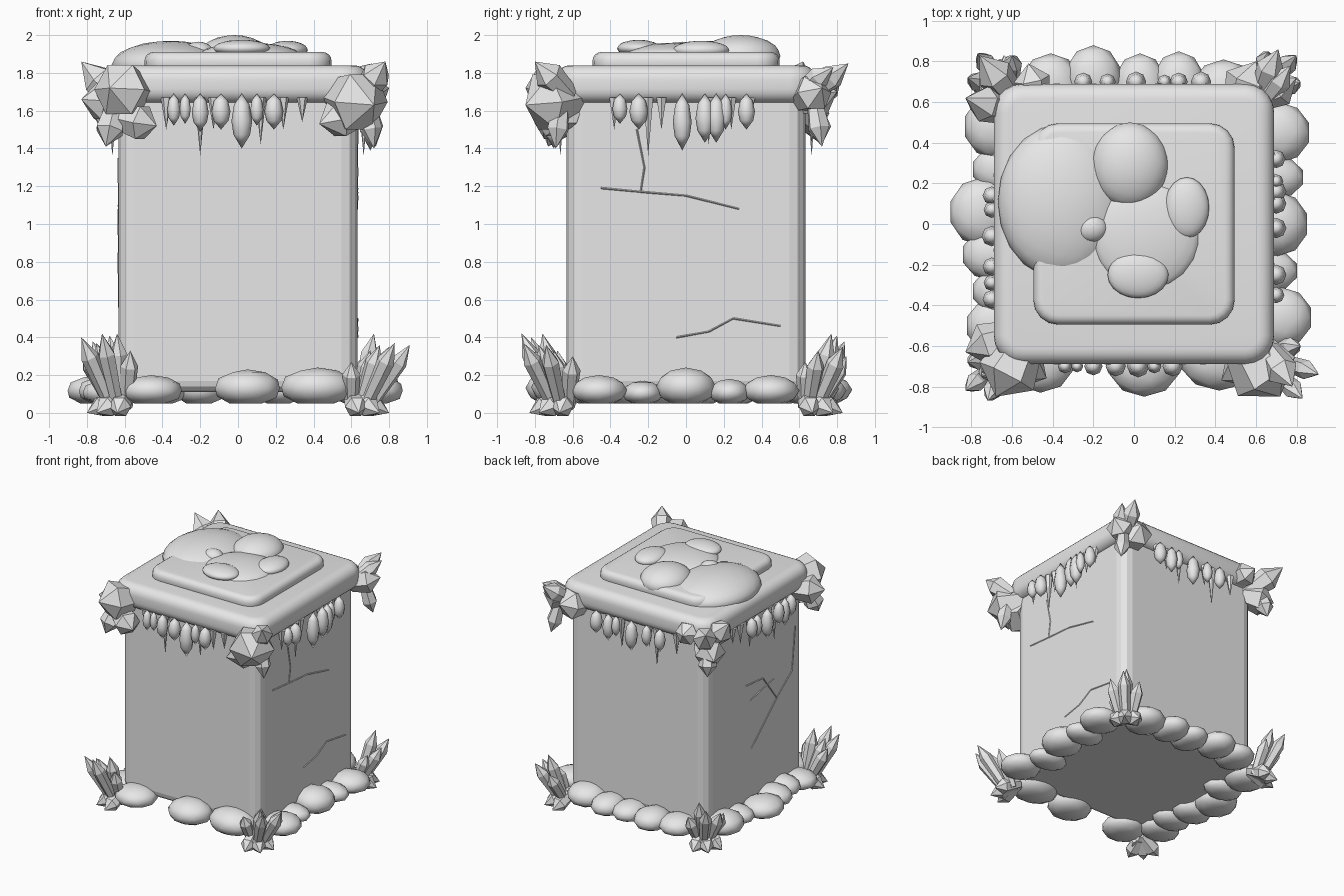
import bpy
import bmesh
import math
from mathutils import Vector

cube = bpy.data.objects.get("Cube")
if cube:
    bpy.data.objects.remove(cube, do_unlink=True)

stone_grey = bpy.data.materials.new("stone_grey")
stone_grey.use_nodes = True
GREY = (0.8, 0.8, 0.8, 1)
stone_grey.diffuse_color = GREY
stone_grey.node_tree.nodes["Principled BSDF"].inputs["Base Color"].default_value = GREY


def finish(bm, name, smooth):
    bmesh.ops.recalc_face_normals(bm, faces=bm.faces)
    mesh = bpy.data.meshes.new(name)
    bm.to_mesh(mesh)
    bm.free()
    mesh.materials.append(stone_grey)
    for poly in mesh.polygons:
        poly.use_smooth = smooth
    obj = bpy.data.objects.new(name, mesh)
    bpy.context.collection.objects.link(obj)
    return obj


def slab(name, half, bottom, top, corner, edge, segments, smooth):
    """Box with rounded upright corners and rolled rims."""
    bm = bmesh.new()
    bmesh.ops.create_cube(bm, size=2)
    for v in bm.verts:
        v.co = (v.co.x * half, v.co.y * half, top if v.co.z > 0 else bottom)
    upright = [e for e in bm.edges if abs(e.verts[0].co.z - e.verts[1].co.z) > 0.01]
    bmesh.ops.bevel(bm, geom=upright, offset=corner, segments=segments,
                    profile=0.5, affect='EDGES')
    rims = [e for e in bm.edges if abs(e.verts[0].co.z - e.verts[1].co.z) < 0.001]
    bmesh.ops.bevel(bm, geom=rims, offset=edge, segments=segments,
                    profile=0.5, affect='EDGES')
    return finish(bm, name, smooth)


def blob(name, centre, radii, floor=None, detail=3):
    """Squashed smooth boulder, optionally flattened at a floor height."""
    bm = bmesh.new()
    bmesh.ops.create_icosphere(bm, subdivisions=detail, radius=1)
    for v in bm.verts:
        v.co = Vector([c + r * k for c, r, k in zip(centre, radii, v.co)])
        if floor is not None:
            v.co.z = max(v.co.z, floor)
    return finish(bm, name, True)


def lathe(name, base, tip, profile, sides, smooth):
    """Sweep (fraction, radius) rings from base to tip; zero radius closes to a point."""
    base, tip = Vector(base), Vector(tip)
    axis = tip - base
    turn = axis.to_track_quat('Z', 'Y')
    bm = bmesh.new()
    rings = []
    for fraction, radius in profile:
        mid = base + axis * fraction
        count = sides if radius else 1
        rings.append([bm.verts.new(mid + turn @ Vector((
            radius * math.cos(math.tau * i / sides),
            radius * math.sin(math.tau * i / sides), 0))) for i in range(count)])
    for low, high in zip(rings, rings[1:]):
        for i in range(sides):
            j = (i + 1) % sides
            corners = [low[i % len(low)], low[j % len(low)],
                       high[j % len(high)], high[i % len(high)]]
            bm.faces.new(list(dict.fromkeys(corners)))
    if len(rings[0]) > 1:
        bm.faces.new(rings[0])
    return finish(bm, name, smooth)


def crystal(name, base, tip, radius, shoulder=0.65):
    return lathe(name, base, tip, [(0, radius * 0.7), (shoulder, radius), (1, 0)], 6, False)


def on_side(side, along, out, z):
    return {"front": (along, -out, z), "back": (along, out, z),
            "right": (out, along, z), "left": (-out, along, z)}[side]


# Pillar body and the two stacked lid slabs
slab("pillar_body", 0.632, 0.11, 1.7, 0.085, 0.06, 3, False)
slab("lid", 0.69, 1.64, 1.84, 0.14, 0.075, 5, True)
slab("lid_step", 0.495, 1.8, 1.91, 0.12, 0.045, 4, True)

# Melted mounds on the lid
blob("mound_large", (-0.36, 0.11, 1.84), (0.31, 0.38, 0.13))
blob("mound_back", (-0.02, 0.29, 1.89), (0.19, 0.21, 0.11))
blob("mound_middle", (0.06, -0.06, 1.89), (0.27, 0.27, 0.07))
blob("mound_side", (0.26, 0.08, 1.92), (0.11, 0.15, 0.05))
blob("mound_front", (0.02, -0.25, 1.93), (0.15, 0.115, 0.045))
blob("mound_small", (-0.21, -0.02, 1.91), (0.08, 0.07, 0.055))

# Boulders round the foot: (along, half length, outer reach, top)
boulders = {
    "front": [(-0.46, 0.17, 0.83, 0.2), (0.05, 0.18, 0.85, 0.23), (0.42, 0.2, 0.82, 0.24)],
    "right": [(-0.46, 0.15, 0.88, 0.2), (-0.23, 0.11, 0.81, 0.17), (0, 0.16, 0.86, 0.24),
              (0.23, 0.11, 0.84, 0.18), (0.45, 0.15, 0.87, 0.2)],
    "left": [(-0.5, 0.14, 0.83, 0.18), (-0.33, 0.12, 0.8, 0.2), (-0.15, 0.13, 0.85, 0.2),
             (0.06, 0.17, 0.91, 0.2), (0.27, 0.12, 0.8, 0.18), (0.48, 0.16, 0.84, 0.22)],
    "back": [(-0.41, 0.15, 0.84, 0.2), (-0.2, 0.14, 0.88, 0.21), (0.03, 0.13, 0.84, 0.19),
             (0.22, 0.13, 0.85, 0.2), (0.44, 0.16, 0.81, 0.22)],
}
for side, rocks in boulders.items():
    for along, half, reach, top in rocks:
        depth = 0.16
        height = (top - 0.05) * 0.55
        radii = (half, depth, height) if side in ("front", "back") else (depth, half, height)
        blob(side + "_boulder", on_side(side, along, reach - depth, top - height),
             radii, 0.05, 2)

# Drips and icicles under the lid: (along, lowest point, radius)
drips = {
    "front": [(-0.34, 1.52, 0.035), (-0.28, 1.53, 0.03), (-0.2, 1.49, 0.045),
              (-0.09, 1.5, 0.05), (0.02, 1.4, 0.055), (0.1, 1.52, 0.035), (0.19, 1.5, 0.05)],
    "right": [(-0.35, 1.53, 0.04), (-0.25, 1.5, 0.05), (-0.02, 1.39, 0.05),
              (0.1, 1.43, 0.05), (0.16, 1.43, 0.05), (0.21, 1.5, 0.035), (0.32, 1.5, 0.045)],
    "left": [(-0.37, 1.51, 0.045), (-0.29, 1.46, 0.04), (-0.21, 1.5, 0.045),
             (-0.06, 1.44, 0.05), (0.07, 1.5, 0.04), (0.14, 1.51, 0.045)],
    "back": [(-0.25, 1.5, 0.045), (-0.13, 1.51, 0.04), (0.01, 1.44, 0.05),
             (0.15, 1.52, 0.035), (0.22, 1.47, 0.045), (0.33, 1.5, 0.05)],
}
for side, row in drips.items():
    for along, low, radius in row:
        lathe(side + "_drip", on_side(side, along, 0.7, 1.69), on_side(side, along, 0.7, low),
              [(0, 0), (0.2, radius * 0.75), (0.5, radius), (0.75, radius * 0.8), (1, 0)], 8, True)
    for along, low in [(-0.38, 1.5), (-0.2, 1.36), (-0.13, 1.5), (0.12, 1.42),
                       (0.24, 1.5), (0.34, 1.54)]:
        lathe(side + "_icicle", on_side(side, along, 0.665, 1.67),
              on_side(side, along, 0.665, low), [(0, 0.03), (1, 0)], 6, False)

# Chunky crystals at the lid corners: (base, tip, radius)
lid_crystals = {
    "front_left_side": [((0.55, -0.6, 1.67), (0.72, -0.85, 1.63), 0.17),
                        ((0.66, -0.62, 1.6), (0.43, -0.77, 1.53), 0.11),
                        ((0.66, -0.62, 1.68), (0.78, -0.8, 1.86), 0.08),
                        ((0.68, -0.66, 1.65), (0.72, -0.69, 1.4), 0.06)],
    "front_right_side": [((-0.55, -0.6, 1.7), (-0.68, -0.85, 1.72), 0.15),
                         ((-0.62, -0.65, 1.56), (-0.43, -0.76, 1.52), 0.1),
                         ((-0.6, -0.55, 1.64), (-0.83, -0.63, 1.66), 0.11),
                         ((-0.65, -0.65, 1.62), (-0.7, -0.73, 1.41), 0.08)],
    "back_left_side": [((0.52, 0.58, 1.66), (0.6, 0.8, 1.7), 0.12),
                       ((0.6, 0.62, 1.66), (0.8, 0.72, 1.72), 0.1),
                       ((0.62, 0.64, 1.68), (0.71, 0.86, 1.85), 0.07),
                       ((0.64, 0.6, 1.7), (0.77, 0.78, 1.83), 0.06),
                       ((0.68, 0.68, 1.65), (0.73, 0.72, 1.41), 0.06)],
    "back_right_side": [((-0.6, 0.55, 1.62), (-0.83, 0.62, 1.86), 0.09),
                        ((-0.58, 0.6, 1.62), (-0.76, 0.83, 1.82), 0.09),
                        ((-0.48, 0.6, 1.7), (-0.52, 0.79, 1.74), 0.09),
                        ((-0.58, 0.58, 1.62), (-0.76, 0.72, 1.56), 0.12),
                        ((-0.67, 0.67, 1.62), (-0.7, 0.72, 1.42), 0.07)],
}
for corner, cluster in lid_crystals.items():
    for base, tip, radius in cluster:
        crystal(corner + "_lid_crystal", base, tip, radius, 0.6)

# Fans of slender crystals at the foot corners, given by their tips
foot_tips = {
    (1, -1): [(0.91, -0.74, 0.36), (0.82, -0.6, 0.3), (0.75, -0.78, 0.36),
              (0.83, -0.86, 0.37), (0.6, -0.79, 0.27), (0.7, -0.7, 0.33)],
    (-1, -1): [(-0.83, -0.82, 0.4), (-0.72, -0.87, 0.42), (-0.64, -0.76, 0.42),
               (-0.82, -0.68, 0.33), (-0.57, -0.8, 0.33), (-0.75, -0.75, 0.37)],
    (1, 1): [(0.72, 0.77, 0.42), (0.8, 0.83, 0.35), (0.82, 0.7, 0.33),
             (0.66, 0.85, 0.3), (0.74, 0.63, 0.27)],
    (-1, 1): [(-0.77, 0.84, 0.38), (-0.82, 0.72, 0.33), (-0.68, 0.8, 0.41),
              (-0.6, 0.83, 0.28), (-0.78, 0.62, 0.28)],
}
for (sx, sy), tips in foot_tips.items():
    root = Vector((sx * 0.6, sy * 0.63, 0.02))
    for tip in tips:
        base = root.lerp(Vector(tip), 0.3)
        base.z = 0.03
        crystal("foot_crystal", base, tip, 0.048, 0.72)
    # Stubby shards lying under the fan
    for dx, dy in [(0.2, 0.04), (0.04, 0.2), (0.15, 0.15)]:
        crystal("foot_shard", root + Vector((0, 0, 0.07)),
                root + Vector((sx * dx, sy * dy, -0.02)), 0.06)

# Hairline cracks on the two flanks, as (y, z) paths
cracks = {
    1: [[(-0.26, 1.5), (-0.22, 1.3), (-0.24, 1.17)],
        [(-0.45, 1.19), (-0.24, 1.17), (0, 1.15), (0.28, 1.08)],
        [(-0.05, 0.4), (0.12, 0.43), (0.25, 0.5), (0.5, 0.46)]],
    -1: [[(-0.52, 1.35), (-0.48, 1), (-0.28, 0.85), (0.05, 0.56)],
         [(0.12, 1.1), (-0.1, 1.08), (-0.28, 0.85)],
         [(0.06, 0.96), (-0.12, 1), (-0.24, 1.02)]],
}
for flank, paths in cracks.items():
    for path in paths:
        for (y, z), (y_end, z_end) in zip(path, path[1:]):
            lathe("crack", (flank * 0.632, y, z), (flank * 0.632, y_end, z_end),
                  [(0, 0.005), (1, 0.004)], 4, False)
